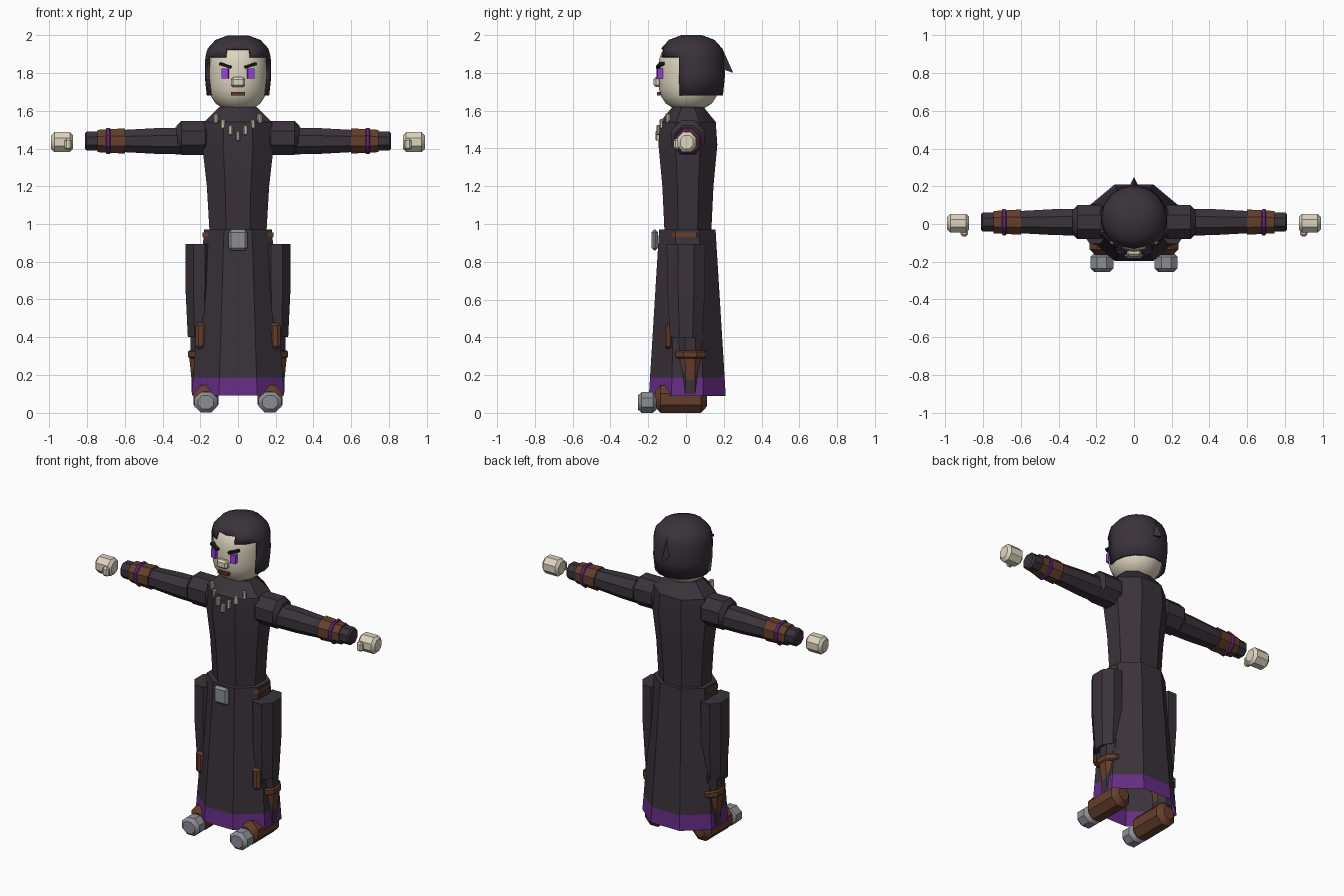
import bpy
import bmesh
from math import sin, cos, pi, sqrt, radians
from mathutils import Matrix

default_cube = bpy.data.objects.get("Cube")
if default_cube:
    bpy.data.objects.remove(default_cube, do_unlink=True)


def material(name, red, green, blue):
    mat = bpy.data.materials.new(name)
    mat.use_nodes = True
    mat.diffuse_color = (red, green, blue, 1)
    shader = mat.node_tree.nodes["Principled BSDF"]
    shader.inputs["Base Color"].default_value = mat.diffuse_color
    return mat


dark = material("dark_cloth", 0.042, 0.032, 0.043)
skin = material("pale_skin", 0.72, 0.66, 0.52)
bone = material("bone", 0.56, 0.51, 0.39)
purple = material("purple_trim", 0.13, 0.026, 0.23)
violet = material("bright_violet", 0.33, 0.05, 0.76)
brown = material("brown_leather", 0.13, 0.048, 0.024)
steel = material("grey_metal", 0.26, 0.27, 0.3)
black = material("black_brow", 0.01, 0.01, 0.01)
lip = material("mouth_red", 0.12, 0.035, 0.025)
built_parts = []


def finish(name, mesh_builder, *materials):
    """Turn a bmesh into a named object."""
    bmesh.ops.recalc_face_normals(mesh_builder, faces=mesh_builder.faces)
    mesh = bpy.data.meshes.new(name)
    mesh_builder.to_mesh(mesh)
    mesh_builder.free()
    for mat in materials:
        mesh.materials.append(mat)
    part = bpy.data.objects.new(name, mesh)
    bpy.context.collection.objects.link(part)
    built_parts.append(part)
    return part


def loft(profile, axis="z", centre=(0, 0), squash=1, side=1, open_start=False, smooth_round=False):
    """Sweep (position, radius) pairs along an axis, as an octagon or a finer round."""
    count = 16 if smooth_round else 8
    phase = 0 if smooth_round else pi / count
    grow = 1 if smooth_round else 1 / cos(phase)
    mesh_builder = bmesh.new()
    rows = []
    for position, radius in profile:
        row = []
        for step in range(count):
            angle = 2 * pi * step / count + phase
            across = centre[0] + radius * grow * cos(angle)
            along = centre[1] + radius * grow * squash * sin(angle)
            point = {"x": (position, across, along),
                     "y": (across, position, along),
                     "z": (across, along, position)}[axis]
            row.append(mesh_builder.verts.new((point[0] * side, point[1], point[2])))
        rows.append(row)
    for lower, upper in zip(rows, rows[1:]):
        for step in range(count):
            after = (step + 1) % count
            mesh_builder.faces.new((lower[step], lower[after], upper[after], upper[step]))
    if not open_start:
        mesh_builder.faces.new(rows[0])
    mesh_builder.faces.new(rows[-1])
    return mesh_builder


def barrel(start, end, radius, cut):
    """Profile of a cylinder with chamfered ends."""
    inset = cut if end > start else -cut
    return [(start, radius - cut), (start + inset, radius),
            (end - inset, radius), (end, radius - cut)]


def egg(levels, middle, height, radius, power):
    """Profile of a blunt egg: the power sets how boxy it is."""
    return [(z, radius * sqrt(1 - abs((z - middle) / height) ** power)) for z in levels]


def block(name, centre, size, mat, tilt=0, turn=0, bevel=0):
    mesh_builder = bmesh.new()
    bmesh.ops.create_cube(mesh_builder, size=1)
    bmesh.ops.scale(mesh_builder, vec=size, verts=mesh_builder.verts)
    if bevel:
        bmesh.ops.bevel(mesh_builder, geom=mesh_builder.edges[:], offset=bevel,
                        segments=1, affect="EDGES")
    mesh_builder.transform(Matrix.Translation(centre) @ Matrix.Rotation(turn, 4, "Z")
                           @ Matrix.Rotation(tilt, 4, "Y"))
    finish(name, mesh_builder, mat)


# Torso
torso_profile = [(0.94, 0.15), (1.2, 0.165), (1.42, 0.19), (1.54, 0.18), (1.62, 0.1)]
finish("torso", loft(torso_profile, centre=(0, 0.01), squash=0.82), dark)

# Long robe with a coloured hem
hem_top = 0.187
robe = loft([(0.09, 0.245), (hem_top, 0.238), (0.97, 0.18)],
            centre=(0, 0.007), squash=0.83, open_start=True)
for face in robe.faces:
    face.material_index = int(face.calc_center_median().z < hem_top)
finish("robe_skirt", robe, dark, purple)
finish("belt", loft([(0.93, 0.189), (0.956, 0.187)], squash=0.7), brown)
block("belt_buckle", (0, -0.165, 0.915), (0.1, 0.035, 0.11), steel, bevel=0.014)

# Head
head_levels = [1.79 + 0.038 * step for step in range(-5, 6)]
finish("head", loft(egg(head_levels, middle=1.79, height=0.2, radius=0.158, power=3),
                    centre=(0, 0.015), squash=1.03, smooth_round=True), skin)

# Hair cap with an opening for the face
fringe, parting = 1.885, 1.93
hair_levels = [1.68, 1.78, fringe, parting, 1.975, 2]
hair = loft(egg(hair_levels, middle=1.8, height=0.205, radius=0.176, power=4),
            centre=(0, 0.03), smooth_round=True, open_start=True)
opening = []
for face in hair.faces:
    spot = face.calc_center_median()
    beside_face = spot.y < -0.04 and spot.z < fringe
    forehead = abs(spot.x) < 0.065 and spot.y < 0 and spot.z < parting
    if beside_face or forehead:
        opening.append(face)
bmesh.ops.delete(hair, geom=opening, context="FACES")
thickness = finish("hair", hair, dark).modifiers.new("thickness", "SOLIDIFY")
thickness.thickness = 0.012
thickness.offset = -1

# Pointed tuft at the back of the hair
tuft = bmesh.new()
for corner in ((0, 0.19, 1.935), (0, 0.25, 1.8), (0.03, 0.19, 1.82), (-0.03, 0.19, 1.82)):
    tuft.verts.new(corner)
bmesh.ops.convex_hull(tuft, input=tuft.verts)
finish("hair_tuft", tuft, dark)

# Face
block("nose", (0, -0.152, 1.752), (0.076, 0.04, 0.054), skin, bevel=0.012)
block("mouth", (0, -0.144, 1.69), (0.072, 0.02, 0.018), lip)

# Tooth necklace
for place in range(-3, 4):
    rise = abs(place)
    block("necklace_tooth", (0.038 * place, 0.006 * rise * rise - 0.15, 1.467 + 0.031 * rise),
          (0.023, 0.024, 0.052), bone, turn=0.2 * place, bevel=0.005)

arm_line = (0.01, 1.44)
shin_line = (0.195, 0.022)
for side, label in ((1, "left_"), (-1, "right_")):
    def paired(name, mat, profile, axis, centre, squash=1):
        finish(label + name, loft(profile, axis, centre, squash, side), mat)

    # Eye and slanted brow
    block(label + "eye", (0.067 * side, -0.14, 1.797), (0.036, 0.028, 0.054), violet,
          turn=0.2 * side)
    block(label + "brow", (0.066 * side, -0.136, 1.84), (0.066, 0.028, 0.014), black,
          tilt=-0.3 * side, turn=0.28 * side)

    # Arm, bracer and hand
    paired("shoulder", dark, barrel(0.15, 0.325, radius=0.09, cut=0.025), "x", (0.01, 1.457))
    paired("arm", dark, [(0.28, 0.071), (0.42, 0.069), (0.62, 0.058)], "x", arm_line)
    paired("bracer", brown, [(0.6, 0.067), (0.745, 0.059)], "x", arm_line)
    paired("bracer_band", purple, barrel(0.677, 0.7, radius=0.07, cut=0.005), "x", arm_line)
    paired("wrist", dark, barrel(0.73, 0.812, radius=0.05, cut=0.01), "x", arm_line)
    paired("hand", skin, barrel(0.875, 0.99, radius=0.05, cut=0.016), "x", (0.004, 1.434), 1.05)
    block(label + "thumb", (0.9 * side, -0.048, 1.423), (0.04, 0.034, 0.058), skin, bevel=0.01)

    # Leg and knee pad
    paired("thigh", dark, [(0.4, 0.06), (0.65, 0.072), (0.895, 0.073)], "z", (0.206, 0), 1.4)
    paired("shin", dark, [(0.1, 0.05), (0.43, 0.058)], "z", shin_line, 1.2)
    paired("knee_pad", brown, barrel(0.338, 0.476, radius=0.027, cut=0.014), "z",
           (0.198, -0.093), 0.72)

    # Boot
    paired("boot_shaft", brown, [(0.1, 0.045), (0.19, 0.053), (0.3, 0.064)], "z", shin_line, 1.05)
    paired("boot_cuff", brown, barrel(0.288, 0.33, radius=0.07, cut=0.007), "z", shin_line, 1.2)
    paired("boot_foot", brown, barrel(0.11, -0.165, radius=0.066, cut=0.03), "y", (0.17, 0.073), 1.1)
    paired("toe_cap", steel, barrel(-0.155, -0.255, radius=0.061, cut=0.02), "y", (0.17, 0.055), 0.9)

# Shading
bpy.ops.object.select_all(action="DESELECT")
for part in built_parts:
    part.select_set(True)
bpy.context.view_layer.objects.active = built_parts[0]
bpy.ops.object.shade_smooth_by_angle(angle=radians(35))
